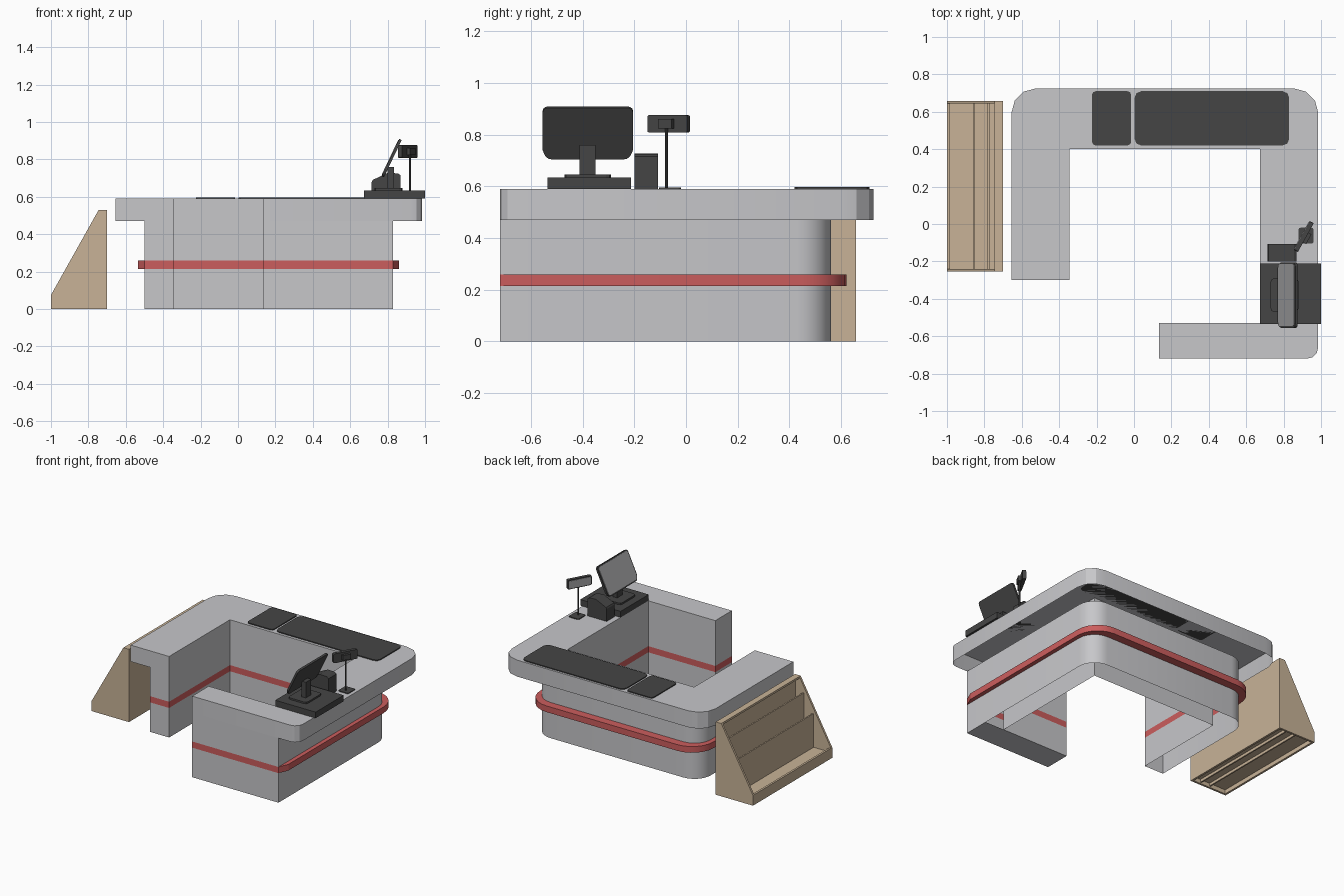
import bpy, bmesh, math
from mathutils import Matrix, Vector

cube = bpy.data.objects.get("Cube")
if cube:
    bpy.data.objects.remove(cube, do_unlink=True)


def material(name, r, g, b):
    m = bpy.data.materials.new(name)
    m.use_nodes = True
    m.diffuse_color = (r, g, b, 1)
    m.node_tree.nodes["Principled BSDF"].inputs["Base Color"].default_value = (r, g, b, 1)
    return m


GREY = material("counter grey", .57, .57, .59)
RED = material("stripe red", .60, .11, .11)
DARK = material("charcoal", .06, .06, .06)
GLASS = material("screen grey", .38, .38, .39)
TAN = material("tan wood", .58, .45, .31)


def finish(name, bm, *mats):
    me = bpy.data.meshes.new(name)
    bm.to_mesh(me)
    bm.free()
    for m in mats:
        me.materials.append(m)
    ob = bpy.data.objects.new(name, me)
    bpy.context.collection.objects.link(ob)
    return ob


def rounded(corners, segs=3, closed=False):
    """Corner list (x, y[, radius]) to a point list with filleted corners."""
    out, n = [], len(corners)
    for i, c in enumerate(corners):
        p = Vector(c[:2])
        if len(c) < 3 or (not closed and i in (0, n - 1)):
            out.append(p)
            continue
        a = (Vector(corners[i - 1][:2]) - p).normalized()
        b = (Vector(corners[(i + 1) % n][:2]) - p).normalized()
        for k in range(segs + 1):
            t = math.pi / 2 * k / segs
            out.append(p + c[2] * (a + b - math.cos(t) * b - math.sin(t) * a))
    return out


def rect(x0, x1, y0, y1, r=0):
    pts = [(x0, y0, r), (x1, y0, r), (x1, y1, r), (x0, y1, r)]
    return rounded(pts, 2, True) if r else [Vector(p[:2]) for p in pts]


def facing(normal, origin):
    """Frame whose local z is the normal and local y points upward."""
    n = Vector(normal).normalized()
    x = Vector((0, 0, 1)).cross(n).normalized()
    m = Matrix((x, n.cross(x), n)).transposed().to_4x4()
    return Matrix.Translation(origin) @ m


def prism(name, pts, z0, z1, mat, frame=Matrix()):
    bm = bmesh.new()
    face = bm.faces.new([bm.verts.new((p[0], p[1], z0)) for p in pts])
    ext = bmesh.ops.extrude_face_region(bm, geom=[face])["geom"]
    bmesh.ops.translate(bm, vec=(0, 0, z1 - z0),
                        verts=[v for v in ext if isinstance(v, bmesh.types.BMVert)])
    bmesh.ops.recalc_face_normals(bm, faces=bm.faces)
    bm.transform(frame)
    return finish(name, bm, mat)


def box(name, x0, x1, y0, y1, z0, z1, mat):
    return prism(name, rect(x0, x1, y0, y1), z0, z1, mat)


# Counter shell: overhanging top, recessed base, flush inner walls
slab = rounded([(-.345, -.3), (-.655, -.3), (-.655, .725, .13), (.985, .725, .13),
                (.985, -.72, .06), (.135, -.72)])
base = rounded([(-.345, -.3), (-.5, -.3), (-.5, .56, .13), (.83, .56, .13),
                (.83, -.72), (.135, -.72)], 6)
inner = rounded([(.135, -.72), (.135, -.53), (.675, -.53), (.675, .4),
                 (-.345, .4), (-.345, -.3)])
LOW, HIGH, LIP, TOP = .215, .26, .47, .59
bm = bmesh.new()


def flat(pts, z):
    return bm.faces.new([bm.verts.new((p[0], p[1], z)) for p in pts])


def wall(pts, levels):
    for p, q in zip(pts, pts[1:]):
        for a, b in zip(levels, levels[1:]):
            f = bm.faces.new([bm.verts.new((v.x, v.y, z))
                              for v, z in ((q, a), (p, a), (p, b), (q, b))])
            f.material_index = int(a == LOW)


wall(slab, (LIP, TOP))
wall(base, (0, LOW, HIGH, LIP))
wall(inner, (0, LOW, HIGH, LIP, TOP))
flat(reversed(slab + inner[1:-1]), TOP)
flat(reversed(rect(.135, .83, -.72, -.53)), 0)
bmesh.ops.remove_doubles(bm, verts=bm.verts, dist=.0001)
counter = finish("counter", bm, GREY, RED)

# Raised bumper that fades into the base at both front ends
bumper = rounded([(-.5, -.3), (-.535, -.24), (-.535, .62, .17), (.86, .62, .17),
                  (.86, -.65), (.83, -.72)], 6)
band = prism("bumper_band", bumper + list(reversed(base[2:-2])), LOW, HIGH, RED)

for ob in (counter, band):
    bpy.ops.object.select_all(action='DESELECT')
    ob.select_set(True)
    bpy.context.view_layer.objects.active = ob
    bpy.ops.object.shade_smooth_by_angle(angle=math.radians(20))

# Counter mats
prism("small_mat", rect(-.225, -.015, .42, .71, .02), TOP, TOP + .007, DARK)
prism("large_mat", rect(.003, .83, .42, .71, .035), TOP, TOP + .007, DARK)

# Till with tilted screen
box("till_drawer", .675, 1, -.535, -.212, TOP, .634, DARK)
prism("screen_foot", rect(.73, .88, -.47, -.29, .02), .634, .646, DARK)
box("screen_neck", .8, .835, -.412, -.35, .64, .76, DARK)
tilt = facing((-.2, 0, .095), (.815, -.38, .81))
prism("screen_body", rounded([(-.16, -.11, .02), (.16, -.11, .02), (.175, -.07),
                              (.175, .11, .02), (-.175, .11, .02), (-.175, -.07)], 3, True),
      -.014, 0, DARK, tilt)
prism("screen_glass", rect(-.165, .165, -.1, .102, .015), 0, .003, GLASS, tilt)

# Receipt printer with sloped lid
prism("receipt_printer", [(.715, TOP), (.87, TOP), (.87, .715), (.855, .725),
                          (.8, .728), (.72, .69), (.715, .68)],
      0, .092, DARK, facing((0, -1, 0), (0, -.108, 0)))

# Customer display on a pole
prism("pole_foot", rect(.88, .96, -.105, -.02, .01), TOP, TOP + .006, DARK)
ring = [(.92 + .006 * math.cos(k * math.pi / 4), -.075 + .006 * math.sin(k * math.pi / 4))
        for k in range(8)]
prism("display_pole", ring, TOP, .83, DARK)
aim = facing((-.87, .48, 0), (.908, -.067, .842))
prism("display_head", rect(-.088, .088, -.034, .034, .008), -.012, .012, DARK, aim)
prism("display_glass", rect(-.08, .08, -.027, .027), .012, .015, GLASS, aim)
prism("display_back", rect(-.03, .03, -.018, .018), -.03, -.012, DARK, aim)

# Display rack: end panels, back, lip, floor and dividers
outline = [(-1, 0), (-.7, 0), (-.7, .53), (-.745, .53), (-1, .075)]
for side, y in (("left", .658), ("right", -.24)):
    prism("rack_end_" + side, outline, 0, .015, TAN, facing((0, -1, 0), (0, y, 0)))
for name, x0, x1, z0, z1 in (("back", -.715, -.7, 0, .53), ("top", -.745, -.715, .515, .53),
                             ("lip", -1, -.985, 0, .075), ("floor", -.985, -.715, .03, .045),
                             ("low_divider", -.86, -.85, .01, .29),
                             ("high_divider", -.782, -.772, .01, .42),
                             ("low_shelf", -.85, -.782, .17, .18),
                             ("high_shelf", -.772, -.715, .31, .32)):
    box("rack_" + name, x0, x1, -.24, .643, z0, z1, TAN)
